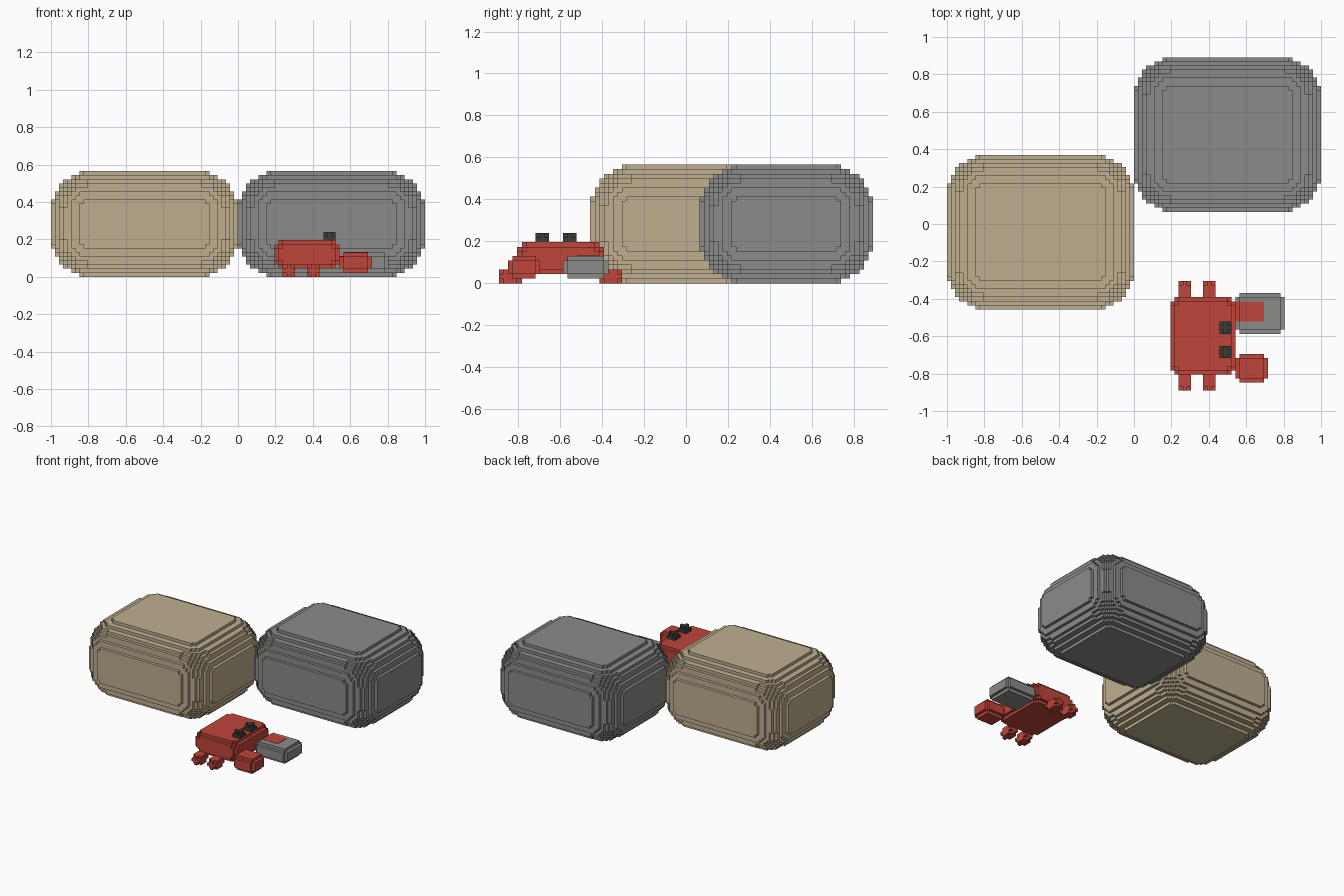
import bpy
import bmesh
from itertools import product
from mathutils import Vector

cube = bpy.data.objects.get("Cube")
if cube:
    bpy.data.objects.remove(cube, do_unlink=True)

UNIT = 1 / 46  # edge length of one block


def material(name, rgb):
    mat = bpy.data.materials.new(name)
    mat.use_nodes = True
    mat.diffuse_color = (*rgb, 1)
    mat.node_tree.nodes["Principled BSDF"].inputs["Base Color"].default_value = (*rgb, 1)
    return mat


SAND = material("sand", (0.52, 0.43, 0.28))
GREY = material("stone grey", (0.26, 0.26, 0.25))
RED = material("shell red", (0.52, 0.06, 0.042))
DARK = material("eye dark", (0.045, 0.045, 0.04))


def block_shape(name, low, size, radius, mat, lift=0):
    """Rounded box made of unit blocks; only the outer block faces are built."""

    def inside(cell):
        gap = Vector()
        for i in range(3):
            if not 0 <= cell[i] < size[i]:
                return False
            half = size[i] / 2
            gap[i] = max(0, abs(cell[i] + 0.5 - half) - (half - radius))
        return gap.length <= radius

    filled = {c for c in product(*map(range, size)) if inside(c)}
    bm = bmesh.new()
    verts = {}

    def corner(point):
        key = tuple(point)
        if key not in verts:
            verts[key] = bm.verts.new((Vector(low) + Vector(key)) * UNIT)
        return verts[key]

    for cell in filled:
        for axis, side in product(range(3), (0, 1)):
            neighbour = list(cell)
            neighbour[axis] += 2 * side - 1
            if tuple(neighbour) in filled:
                continue
            u, v = (axis + 1) % 3, (axis + 2) % 3
            loop = []
            for du, dv in ((0, 0), (1, 0), (1, 1), (0, 1)):
                p = list(cell)
                p[axis] += side
                p[u] += du
                p[v] += dv
                loop.append(corner(p))
            bm.faces.new(loop if side else loop[::-1])

    mesh = bpy.data.meshes.new(name)
    bm.to_mesh(mesh)
    bm.free()
    mesh.materials.append(mat)
    obj = bpy.data.objects.new(name, mesh)
    obj.location.z = lift
    bpy.context.collection.objects.link(obj)
    return obj


# Two large boulders
BOULDER = (46, 38, 26)
block_shape("sand_boulder", (-46, -21, 0), BOULDER, 10, SAND)
block_shape("grey_boulder", (0, 3, 0), BOULDER, 10, GREY)

# Crab body, facing +x
block_shape("crab_body", (9, -37, 2), (16, 19, 7), 3, RED)

# Legs on both sides
for place, x in (("rear", 11), ("fore", 17)):
    for side, y in (("right", -41), ("left", -19)):
        block_shape(f"crab_{place}_{side}_leg", (x, y, 0), (3, 5, 3), 1.5, RED)

# Eyes, half sunk in the shell
for side, y in (("right", -33), ("left", -27)):
    block_shape(f"crab_{side}_eye", (21, y, 8), (3, 3, 3), 1.5, DARK)

# Claws, the left one set into a held stone and just showing on its top
CLAW = (8, 7, 5)
block_shape("crab_right_claw", (25, -39, 1), CLAW, 2, RED)
block_shape("crab_left_claw", (25, -25, 1), CLAW, 2, RED, lift=0.002)
block_shape("held_stone", (25, -27, 1), (12, 10, 5), 2, GREY)
